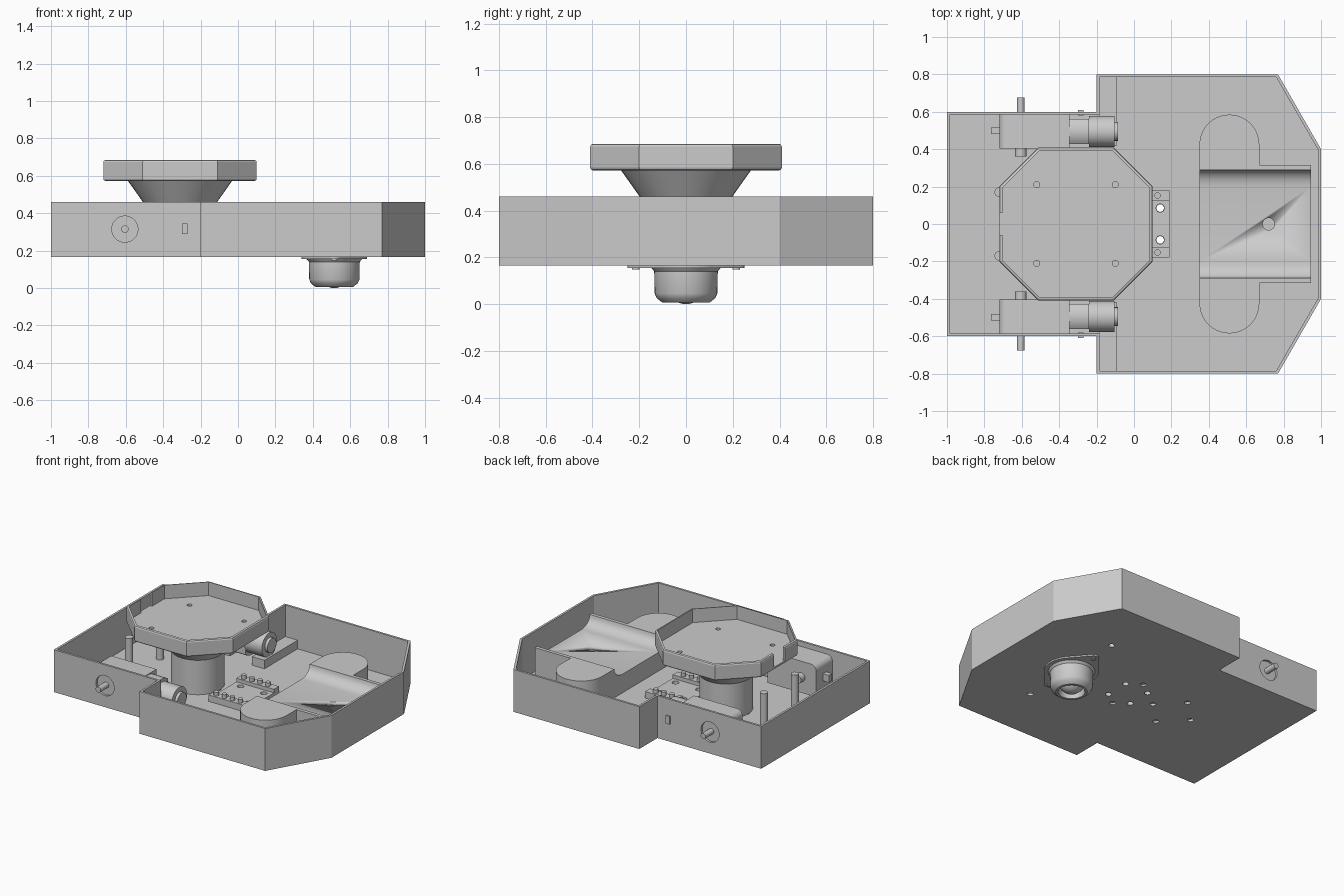
import bpy, bmesh, math
from mathutils import Matrix, Vector

if "Cube" in bpy.data.objects:
    bpy.data.objects.remove(bpy.data.objects["Cube"])

grey = bpy.data.materials.new("plain_grey")
grey.diffuse_color = (0.6, 0.6, 0.6, 1)
grey.use_nodes = True
grey.node_tree.nodes["Principled BSDF"].inputs["Base Color"].default_value = grey.diffuse_color


def finish(name, bm, smooth=False):
    bmesh.ops.recalc_face_normals(bm, faces=bm.faces)
    me = bpy.data.meshes.new(name)
    bm.to_mesh(me)
    bm.free()
    ob = bpy.data.objects.new(name, me)
    bpy.context.collection.objects.link(ob)
    me.materials.append(grey)
    if smooth:
        activate(ob)
        bpy.ops.object.shade_smooth_by_angle(angle=math.radians(35))
    return ob


def activate(ob):
    bpy.ops.object.select_all(action='DESELECT')
    ob.select_set(True)
    bpy.context.view_layer.objects.active = ob


def prism(name, pts, z0, z1, axis='z', smooth=False):
    """Extrude a closed outline along z, or a (y, z) / (x, z) outline along x / y."""
    place = {'z': lambda a, b, h: (a, b, h), 'x': lambda a, b, h: (h, a, b),
             'y': lambda a, b, h: (a, h, b)}[axis]
    bm = bmesh.new()
    f = bm.faces.new([bm.verts.new(place(a, b, z0)) for a, b in pts])
    r = bmesh.ops.extrude_face_region(bm, geom=[f])
    move = Vector(place(0, 0, z1 - z0))
    bmesh.ops.translate(bm, vec=move, verts=[v for v in r['geom'] if isinstance(v, bmesh.types.BMVert)])
    return finish(name, bm, smooth)


def box(name, x0, x1, y0, y1, z0, z1):
    return prism(name, [(x0, y0), (x1, y0), (x1, y1), (x0, y1)], z0, z1)


def arc(cx, cy, r, a0, a1, n):
    return [(cx + r * math.cos(math.radians(a0 + (a1 - a0) * i / n)),
             cy + r * math.sin(math.radians(a0 + (a1 - a0) * i / n))) for i in range(n + 1)]


def rod(name, a, b, r, h0, h1, axis='z', n=24):
    return prism(name, arc(a, b, r, 0, 360, n)[:-1], h0, h1, axis, True)


def lathe(name, prof, cx, cy, n=40):
    bm = bmesh.new()
    vs = [bm.verts.new((cx + r, cy, z)) for r, z in prof]
    es = [bm.edges.new(p) for p in zip(vs, vs[1:])]
    bmesh.ops.spin(bm, geom=vs + es, cent=(cx, cy, 0), axis=(0, 0, 1), angle=2 * math.pi, steps=n)
    bmesh.ops.remove_doubles(bm, verts=bm.verts, dist=1e-5)
    return finish(name, bm, True)


def cut(ob, cutters):
    for c in cutters:
        m = ob.modifiers.new("cut", 'BOOLEAN')
        m.operation, m.object, m.solver = 'DIFFERENCE', c, 'EXACT'
        activate(ob)
        bpy.ops.object.modifier_apply(modifier=m.name)
        bpy.data.objects.remove(c)


def mirrored(half):
    return half + [(x, -y) for x, y in reversed(half)]


FLOOR = 0.18

# Chassis tub with wall openings and floor screw holes
tub = prism("chassis", mirrored([(-1, .6), (-.2, .6), (-.2, .8), (.77, .8), (1, .4)]), .165, .46)
cuts = [prism("cutter", mirrored([(-.985, .585), (-.185, .585), (-.185, .785), (.76, .785), (.985, .395)]), FLOOR, .6)]
for s in (1, -1):
    cuts.append(rod("cutter", -.605, .315, .07, s * .55, s * .7, 'y', 32))
    for x, y in ((.14, .085), (-.04, .085), (.05, .15), (.52, .4), (-.31, .155)):
        cuts.append(rod("cutter", x, s * y, .02, .1, .3, n=16))
    cuts.append(rod("cutter", -.31 + s * .155, 0, .02, .1, .3, n=16))
cut(tub, cuts)

# Gear motors, one on each side
for s, side in ((1, "left"), (-1, "right")):
    y0, y1, yc = s * .405, s * .585, s * .495
    case = [(-.345, .205), (-.345, .425)] + arc(-.68, .385, .04, 90, 180, 5) + arc(-.68, .245, .04, 180, 270, 5)
    prism(side + "_gearbox", case, y0, y1, 'y', True)
    box(side + "_gearbox_tab", -.765, -.715, s * .48, s * .515, .29, .34)
    drum = arc(yc, .315, .105, 50, 130, 8) + arc(yc, .315, .105, 230, 310, 8)
    drum = [(max(yc - .083, min(yc + .083, a)), b) for a, b in drum]
    prism(side + "_motor_mount", drum, -.35, -.24, 'x', True)
    rod(side + "_motor_can", yc, .315, .083, -.24, -.105, 'x', 32)
    rod(side + "_motor_cap", yc, .315, .05, -.105, -.085, 'x')
    rod(side + "_axle", -.605, .315, .02, s * .36, s * .675, 'y', 16)
    rod(side + "_axle_collar", -.605, .315, .03, s * .36, s * .405, 'y')
    box(side + "_wall_lug", -.3, -.27, s * .58, s * .61, .29, .345)
    box(side + "_motor_rest", -.185, -.09, s * .42, s * .785, FLOOR - .005, .24)

# Tray pedestal: column flaring into a cone
lathe("pedestal", [(0, FLOOR), (.17, FLOOR), (.17, .42), (.28, .575), (0, .575)], -.31, 0)


# Octagonal tray with rim, notch and screw holes
def octagon(d):
    c = .2 - d * .4
    return mirrored([(-.31 - .41 + d, c), (-.31 - c, .41 - d), (-.31 + c, .41 - d), (-.31 + .41 - d, c)])


tray = prism("tray", octagon(0), .572, .685)
activate(tray)
bev = tray.modifiers.new("soft_edge", 'BEVEL')
bev.width, bev.segments = .012, 2
bev.limit_method, bev.angle_limit = 'ANGLE', math.radians(60)
bpy.ops.object.modifier_apply(modifier=bev.name)
cuts = [prism("cutter", octagon(.016), .59, .8),
        box("cutter", -.75, -.69, -.06, .06, .59, .8)]
for x in (-.52, -.1):
    for y in (-.21, .21):
        cuts.append(rod("cutter", x, y, .016, .5, .8, n=16))
cut(tray, cuts)

# Slim posts at the rear of the tray
for y in (-.17, .17):
    rod("rear_post", -.72, y, .026, FLOOR - .005, .46, n=16)

# Circuit board with terminal strips and screw heads
board = box("circuit_board", -.1, .19, -.18, .18, FLOOR - .003, .2)
cut(board, [rod("cutter", x, y, .022, .1, .3, n=16) for x in (.14, -.04) for y in (-.085, .085)])
for s in (1, -1):
    box("terminal_strip", -.1, .19, s * .125, s * .18, .195, .225)
    for i in range(4):
        rod("terminal_screw", -.06 + i * .062, s * .152, .017, .22, .25, n=12)

# Cradle: rounded ears joined by a block under the trough
for s in (1, -1):
    ear = [(.35, s * .29), (.67, s * .29)] + [(x, s * y) for x, y in arc(.51, .425, .16, 0, 180, 20)]
    ear_ob = prism("cradle_ear", ear, FLOOR - .005, .38, smooth=True)
    cut(ear_ob, [rod("cutter", .52, s * .4, .02, .1, .3, n=16)])
    box("cradle_side", .66, .945, s * .295, s * .315, FLOOR - .005, .38)
box("cradle_block", .35, .66, -.29, .29, FLOOR - .005, .29)

# Trough: flat floor with upward curving sides
side = [(.2 + .09 * math.sin(t * math.pi / 12), .38 - .07 * math.cos(t * math.pi / 12)) for t in range(7)]
upper = [(-a, b) for a, b in reversed(side)] + side
trough = prism("trough", upper + [(.3, .38), (.3, .285), (-.3, .285), (-.3, .38)], .35, .945, 'x', True)
cut(trough, [rod("cutter", .72, 0, .032, .2, .5)])

# Caster: flange with ears, housing and ball
for s in (1, -1):
    rod("caster_screw", .515, s * .215, .016, .148, .17, n=12)
bm = bmesh.new()
pts = arc(.515, 0, .175, -35, 35, 12) + arc(.515, .215, .035, 35, 145, 8)
pts += arc(.515, 0, .175, 145, 215, 12) + arc(.515, -.215, .035, 215, 325, 8)
bm.free()
prism("caster_flange", pts, .155, .167, smooth=True)
lathe("caster_housing", [(.15, .157), (.136, .14), (.134, .045), (.125, .025), (.1, .006),
                         (.085, .006), (.08, .03), (.08, .1)], .515, 0)
bm = bmesh.new()
bmesh.ops.create_uvsphere(bm, u_segments=32, v_segments=16, radius=.085,
                          matrix=Matrix.Translation((.515, 0, .085)))
finish("caster_ball", bm, True)
